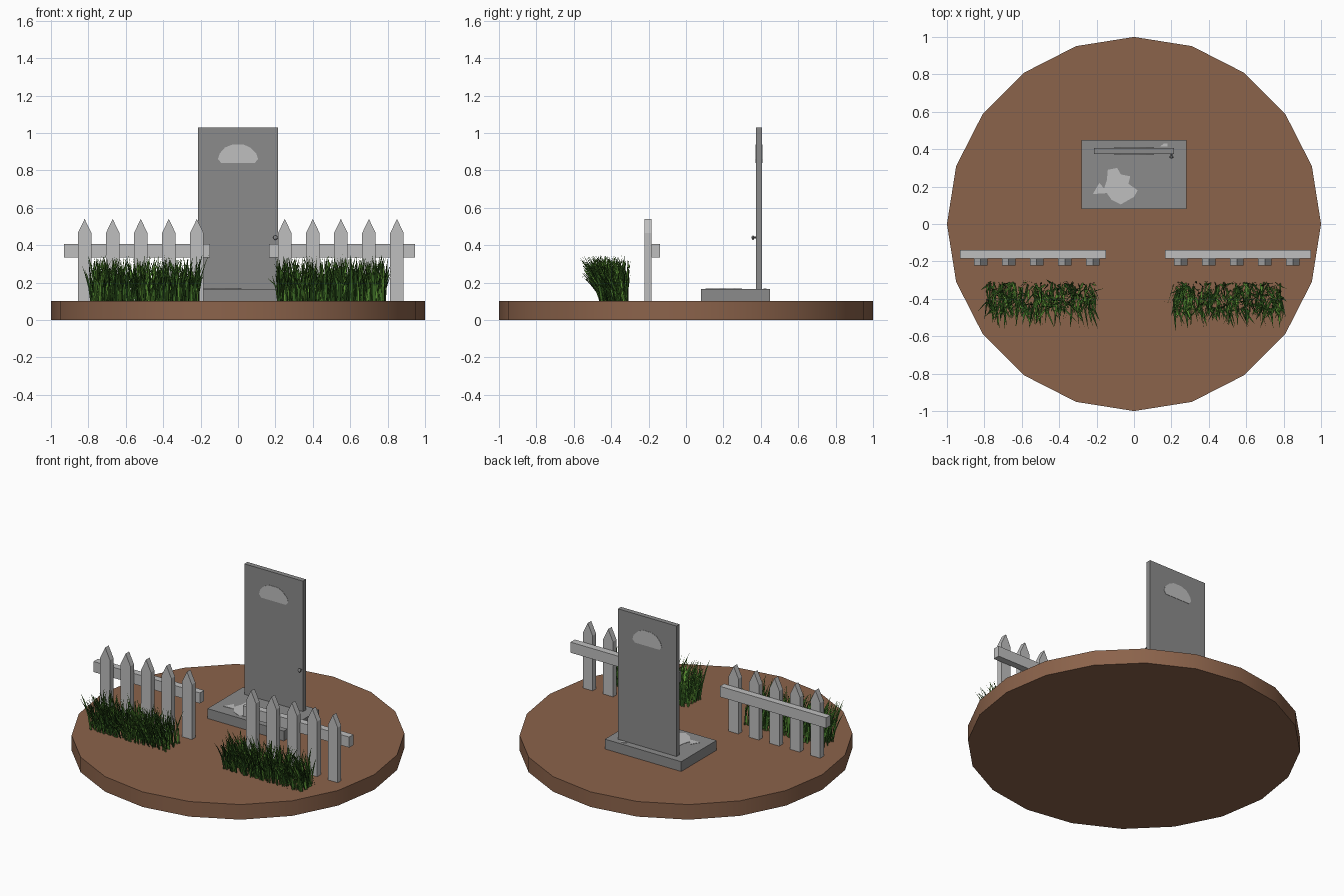
import bpy, bmesh, math, random
from mathutils import Vector

random.seed(4)
if "Cube" in bpy.data.objects:
    bpy.data.objects.remove(bpy.data.objects["Cube"], do_unlink=True)


def material(name, colour):
    m = bpy.data.materials.new(name)
    m.use_nodes = True
    rgba = (*colour, 1)
    m.diffuse_color = rgba
    bsdf = next(n for n in m.node_tree.nodes if n.type == 'BSDF_PRINCIPLED')
    bsdf.inputs["Base Color"].default_value = rgba
    return m


brown = material("soil brown", (0.26, 0.125, 0.07))
grey = material("door grey", (0.26, 0.26, 0.26))
pale = material("pale grey", (0.52, 0.52, 0.52))
dark = material("knob dark grey", (0.12, 0.12, 0.12))
greens = [material("deep green", (0.02, 0.07, 0.01)),
          material("leaf green", (0.05, 0.16, 0.02)),
          material("bright green", (0.11, 0.30, 0.035))]


def finish(name, bm, mats):
    mesh = bpy.data.meshes.new(name)
    bm.to_mesh(mesh)
    bm.free()
    for m in mats:
        mesh.materials.append(m)
    ob = bpy.data.objects.new(name, mesh)
    bpy.context.collection.objects.link(ob)
    return ob


def prism(name, points, depth, mat):
    """Extrude a closed outline of 3D points along the depth vector."""
    bm = bmesh.new()
    face = bm.faces.new([bm.verts.new(p) for p in points])
    ext = bmesh.ops.extrude_face_region(bm, geom=[face])
    verts = [v for v in ext["geom"] if isinstance(v, bmesh.types.BMVert)]
    bmesh.ops.translate(bm, verts=verts, vec=depth)
    bmesh.ops.recalc_face_normals(bm, faces=bm.faces)
    return finish(name, bm, [mat])


def box(name, x0, x1, y0, y1, z0, z1, mat):
    outline = [(x0, y0, z0), (x1, y0, z0), (x1, y1, z0), (x0, y1, z0)]
    return prism(name, outline, (0, 0, z1 - z0), mat)


def smooth(ob):
    bpy.ops.object.select_all(action='DESELECT')
    ob.select_set(True)
    bpy.context.view_layer.objects.active = ob
    bpy.ops.object.shade_smooth_by_angle(angle=math.radians(30))


# Round ground slab
ring = [(math.cos(i * math.tau / 20), math.sin(i * math.tau / 20), 0) for i in range(20)]
smooth(prism("ground", ring, (0, 0, 0.1), brown))

# Doorstep and door
box("doorstep", -0.28, 0.28, 0.08, 0.45, 0.1, 0.165, grey)
box("door", -0.215, 0.215, 0.374, 0.406, 0.165, 1.03, grey)

# Window plates on both faces of the door
window = [(-0.09, 0.84), (0.09, 0.84), (0.107, 0.86), (0.098, 0.89), (0.065, 0.922), (0.03, 0.938),
          (-0.03, 0.938), (-0.07, 0.922), (-0.098, 0.89), (-0.107, 0.86)]
for side, y in (("front", 0.372), ("back", 0.405)):
    prism("window_" + side, [(x, y, z) for x, z in window], (0, 0.003, 0), pale)

# Pale worn patches on the doorstep
patch = [(-0.14, 0.29), (-0.09, 0.3), (-0.07, 0.265), (-0.02, 0.255), (-0.03, 0.215),
         (0.02, 0.18), (0, 0.145), (-0.07, 0.105), (-0.12, 0.13), (-0.145, 0.165),
         (-0.22, 0.16), (-0.185, 0.22), (-0.16, 0.19), (-0.145, 0.235)]
chip = [(0.14, 0.415), (0.18, 0.415), (0.18, 0.43), (0.16, 0.43)]
for name, outline in (("step_patch", patch), ("step_chip", chip)):
    prism(name, [(x, y, 0.164) for x, y in outline], (0, 0, 0.003), pale)

# Door knob: stem and ball
stem = [(0.2 + 0.006 * math.cos(i * math.tau / 10), 0.355, 0.44 + 0.006 * math.sin(i * math.tau / 10))
        for i in range(10)]
prism("knob_stem", stem, (0, 0.022, 0), dark)
bm = bmesh.new()
bmesh.ops.create_uvsphere(bm, u_segments=12, v_segments=8, radius=0.012)
bmesh.ops.scale(bm, vec=(1, 0.6, 1), verts=bm.verts)
bmesh.ops.translate(bm, vec=(0.2, 0.358, 0.44), verts=bm.verts)
smooth(finish("knob", bm, [grey]))


# Picket fences
def fence(side, first, rail_start):
    box(side + "_fence_rail", rail_start, rail_start + 0.78, -0.185, -0.14, 0.335, 0.405, pale)
    for i in range(5):
        x, w = first + 0.15 * i, 0.036
        outline = [(x - w, 0.1), (x + w, 0.1), (x + w, 0.465), (x, 0.54), (x - w, 0.465)]
        prism(f"{side}_picket_{i + 1}", [(a, -0.221, z) for a, z in outline], (0, 0.037, 0), pale)


fence("right", -0.82, -0.93)
fence("left", 0.25, 0.165)


# Grass beds of tapered blades that bend forward
def grass(name, x0, x1, count):
    bm = bmesh.new()
    for _ in range(count):
        root = Vector((random.uniform(x0, x1), random.uniform(-0.46, -0.31), 0.1))
        height = random.uniform(0.12, 0.25)
        lean = Vector((random.gauss(0, 0.03), random.uniform(-0.12, 0.02), 0))
        turn = random.gauss(0, 0.7)
        half = Vector((math.cos(turn), math.sin(turn), 0)) * random.uniform(0.004, 0.007)
        tone = random.choice((0, 0, 1, 1, 2))
        rows = []
        for t, width in ((0, 0.8), (0.4, 1), (0.75, 0.7)):
            c = root + lean * t ** 1.7 + Vector((0, 0, height * t))
            rows.append((bm.verts.new(c - half * width), bm.verts.new(c + half * width)))
        tip = bm.verts.new(root + lean + Vector((0, 0, height)))
        faces = [bm.faces.new((a[0], a[1], b[1], b[0])) for a, b in zip(rows, rows[1:])]
        faces.append(bm.faces.new((rows[-1][0], rows[-1][1], tip)))
        for k, f in enumerate(faces):
            f.material_index = min(2, tone + (1 if k == 2 else 0))
    finish(name, bm, greens)


grass("right_grass", -0.79, -0.21, 480)
grass("left_grass", 0.21, 0.79, 480)
